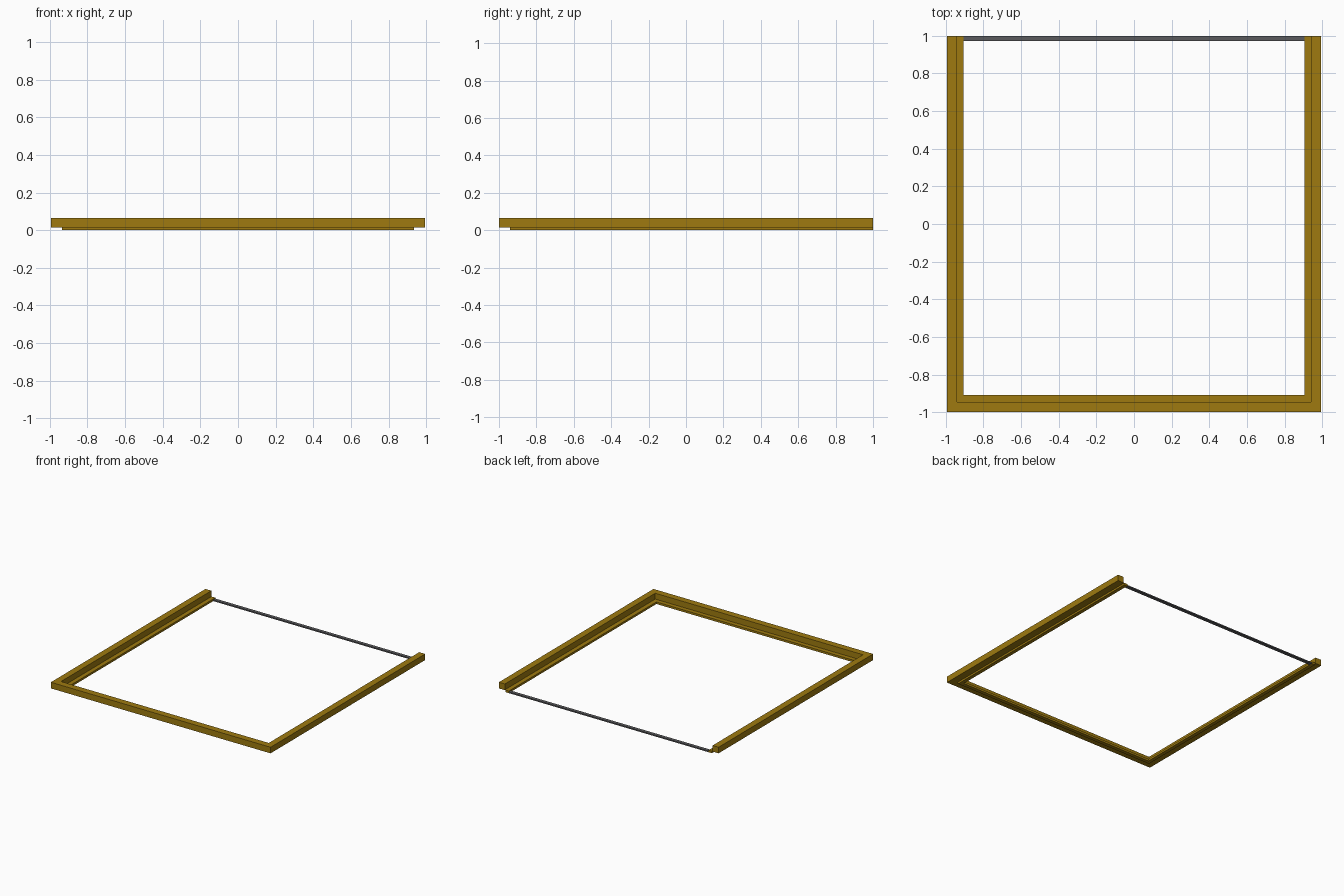
import bpy, bmesh

if "Cube" in bpy.data.objects:
    bpy.data.objects.remove(bpy.data.objects["Cube"])

W = 0.995   # half width in x
L = 1.0     # half length in y


def material(name, colour):
    m = bpy.data.materials.new(name)
    m.diffuse_color = colour
    m.use_nodes = True
    m.node_tree.nodes["Principled BSDF"].inputs["Base Color"].default_value = m.diffuse_color
    return m


def add_object(name, bm, mat):
    bmesh.ops.recalc_face_normals(bm, faces=bm.faces)
    mesh = bpy.data.meshes.new(name)
    bm.to_mesh(mesh)
    bm.free()
    obj = bpy.data.objects.new(name, mesh)
    bpy.context.collection.objects.link(obj)
    mesh.materials.append(mat)
    return obj


# U-shaped frame: stepped profile (inset from the outer edge, height), mitred corners
profile = [(0, .015), (0, .065), (.054, .065), (.054, .017),
           (.09, .017), (.09, 0), (.06, 0), (.06, .015)]
# Corner stations: position and inward direction
path = [(-W, L, 1, 0), (-W, -L, 1, 1), (W, -L, -1, 1), (W, L, -1, 0)]

bm = bmesh.new()
rings = [[bm.verts.new((x + dx * d, y + dy * d, z)) for d, z in profile]
         for x, y, dx, dy in path]
n = len(profile)
for a, b in zip(rings, rings[1:]):
    for i in range(n):
        j = (i + 1) % n
        bm.faces.new((a[i], a[j], b[j], b[i]))
bm.faces.new(rings[0])
bm.faces.new(rings[-1])
add_object("stepped_frame", bm, material("ochre", (.342, .195, .005, 1)))

# Thin dark threshold strip closing the open back
bm = bmesh.new()
bmesh.ops.create_cube(bm, size=1)
bmesh.ops.scale(bm, vec=(2 * (W - .09), .028, .01), verts=bm.verts)
bmesh.ops.translate(bm, vec=(0, L - .014, .005), verts=bm.verts)
add_object("threshold_strip", bm, material("dark_grey", (.105, .105, .11, 1)))
